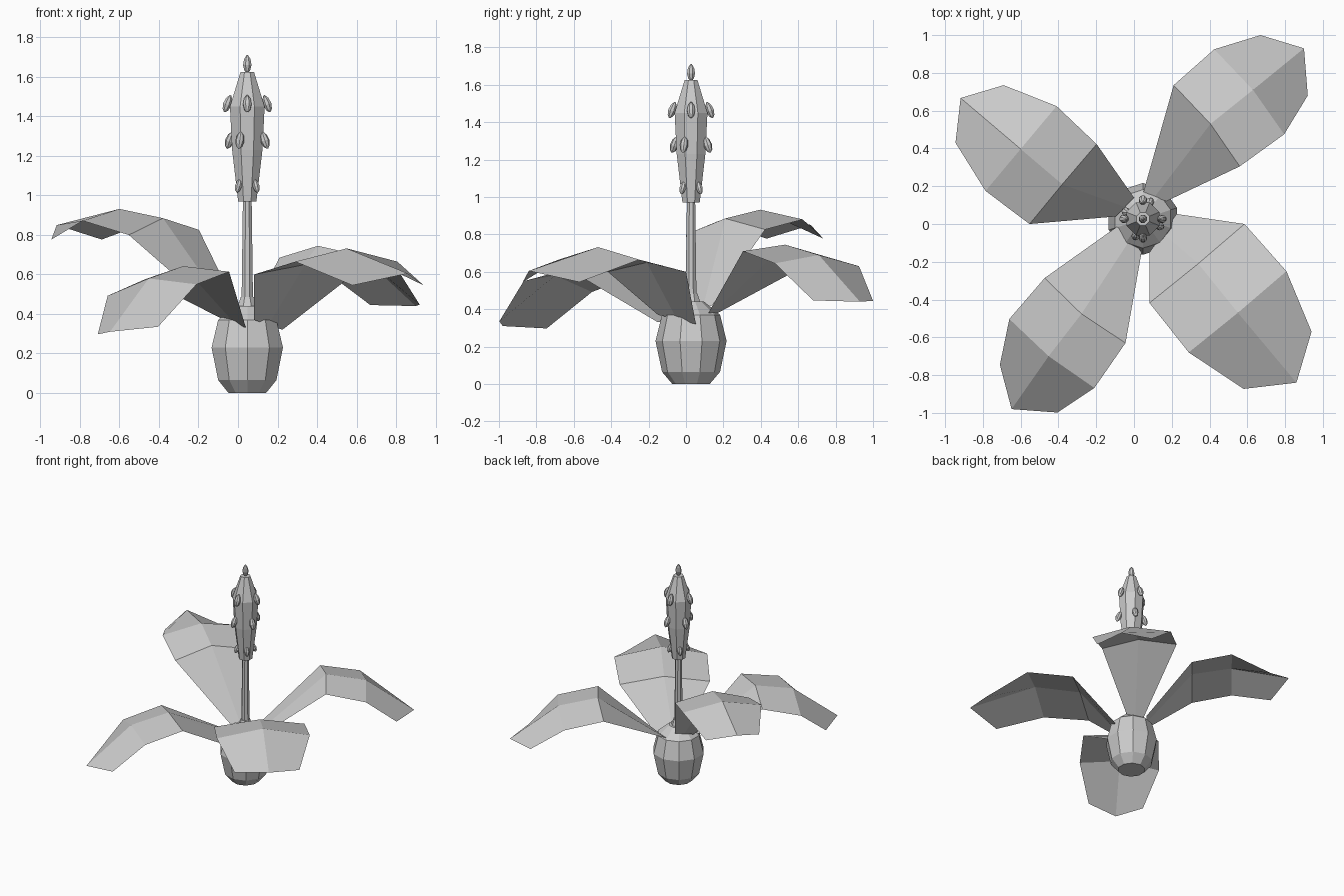
import bpy
from math import sin, cos, pi, radians
from mathutils import Matrix, Vector

CX, CY = 0.047, 0.027  # plant axis


def make(name, verts, faces):
    me = bpy.data.meshes.new(name)
    me.from_pydata(verts, [], faces)
    me.update()
    ob = bpy.data.objects.new(name, me)
    bpy.context.collection.objects.link(ob)
    return ob


def lathe(name, profile, n, mat=None):
    """Closed faceted solid of revolution from (radius, z) pairs."""
    mat = mat or Matrix.Translation((CX, CY, 0))
    verts, faces = [], []
    for r, z in profile:
        for i in range(n):
            a = 2 * pi * (i + 0.5) / n
            verts.append(mat @ Vector((r * cos(a), r * sin(a), z)))
    for k in range(len(profile) - 1):
        for i in range(n):
            j = (i + 1) % n
            faces.append((k * n + i, k * n + j, (k + 1) * n + j, (k + 1) * n + i))
    faces.append(tuple(reversed(range(n))))
    faces.append(tuple(range((len(profile) - 1) * n, len(profile) * n)))
    return make(name, verts, faces)


def leaf(name, rows):
    """Sheet of three columns (edge, midrib, edge); a missing midrib is averaged."""
    verts, faces = [], []
    for row in rows:
        if len(row) == 2:
            row = (row[0], (Vector(row[0]) + Vector(row[1])) / 2, row[1])
        verts += [Vector(p) for p in row]
    for k in range(len(rows) - 1):
        for c in range(2):
            a = 3 * k + c
            faces.append((a, a + 1, a + 4, a + 3))
    return make(name, verts, faces)


# Bulb, collar and stem
lathe("bulb", [(0.10, 0), (0.155, 0.065), (0.19, 0.23), (0.155, 0.37),
               (0.07, 0.44)], 10)
lathe("collar", [(0.06, 0.42), (0.047, 0.455), (0.036, 0.485)], 8)
lathe("stem", [(0.032, 0.42), (0.024, 0.98)], 8)

# Flower spike with its terminal bud
lathe("flower_spike", [(0.05, 0.97), (0.083, 1.23), (0.095, 1.45), (0.037, 1.625)], 8)
BUD = [(0.004, -0.045), (0.016, -0.032), (0.023, -0.005), (0.018, 0.025), (0.004, 0.045)]
lathe("top_bud", BUD, 8, Matrix.Translation((CX, CY, 1.665)))

# Rings of drooping side buds
for z, r, start, size in ((1.05, 0.062, 45, 0.8), (1.28, 0.096, 67, 1.0), (1.465, 0.1, 0, 1.0)):
    for i in range(4):
        m = (Matrix.Translation((CX, CY, z))
             @ Matrix.Rotation(radians(start + 90 * i), 4, 'Z')
             @ Matrix.Translation((r, 0, 0))
             @ Matrix.Rotation(radians(-20), 4, 'Y') @ Matrix.Scale(size, 4))
        lathe("side_bud", BUD, 8, m)

# Four arching leaves
leaf("leaf_back_right", [
    ((0.05, 0.17, 0.38), (0.17, 0.12, 0.38)),
    ((0.21, 0.735, 0.685), (0.405, 0.53, 0.745), (0.56, 0.305, 0.71)),
    ((0.425, 0.925, 0.63), (0.63, 0.71, 0.69), (0.795, 0.475, 0.645)),
    ((0.67, 1.0, 0.445), (0.90, 0.93, 0.44), (0.92, 0.68, 0.447))])
leaf("leaf_back_left", [
    ((-0.095, 0.04, 0.40), (0.0, 0.14, 0.42)),
    ((-0.553, 0.0, 0.80), (-0.38, 0.21, 0.885), (-0.198, 0.423, 0.826)),
    ((-0.786, 0.175, 0.872), (-0.60, 0.397, 0.932), (-0.41, 0.624, 0.88)),
    ((-0.945, 0.43, 0.777), (-0.918, 0.667, 0.85), (-0.69, 0.735, 0.777))])
leaf("leaf_front_left", [
    ((-0.07, 0.0, 0.37), (0.04, -0.15, 0.33)),
    ((-0.473, -0.286, 0.575), (-0.278, -0.476, 0.642), (-0.045, -0.63, 0.614)),
    ((-0.66, -0.503, 0.492), (-0.452, -0.70, 0.58), (-0.21, -0.868, 0.55)),
    ((-0.71, -0.745, 0.297), (-0.648, -0.98, 0.31), (-0.405, -0.998, 0.335))])
leaf("leaf_front_right", [
    ((0.082, -0.15, 0.37), (0.225, 0.053, 0.32)),
    ((0.082, -0.418, 0.60), (0.34, -0.21, 0.65), (0.585, 0.0, 0.60)),
    ((0.29, -0.68, 0.665), (0.55, -0.47, 0.732), (0.807, -0.25, 0.665)),
    ((0.58, -0.873, 0.545), (0.86, -0.84, 0.605), (0.94, -0.57, 0.545))])
